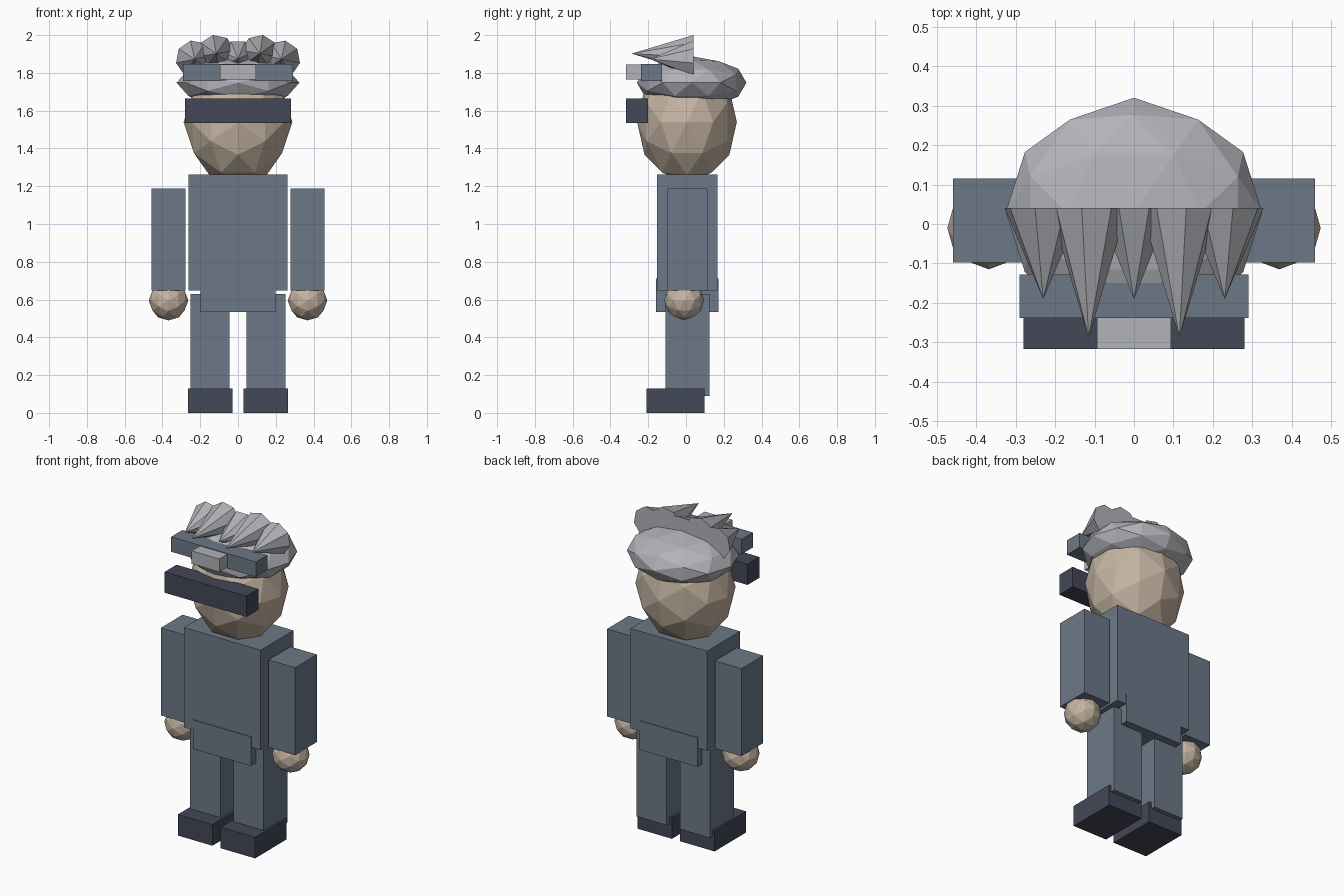
import bpy
import bmesh
from itertools import combinations
from math import cos, sin, radians
from mathutils import Vector

cube = bpy.data.objects.get("Cube")
if cube:
    bpy.data.objects.remove(cube, do_unlink=True)


def material(name, rgb):
    """Flat material from an 8-bit sRGB colour."""
    linear = [((c / 255 + 0.055) / 1.055) ** 2.4 for c in rgb] + [1.0]
    mat = bpy.data.materials.new(name)
    mat.use_nodes = True
    mat.diffuse_color = linear
    mat.node_tree.nodes["Principled BSDF"].inputs["Base Color"].default_value = linear
    return mat


SUIT = material("slate_blue_cloth", (108, 121, 135))
DARK = material("dark_navy", (68, 71, 87))
SKIN = material("skin", (197, 180, 162))
SILVER = material("silver", (178, 179, 185))


def finish(name, bm, mat):
    bmesh.ops.recalc_face_normals(bm, faces=bm.faces)
    mesh = bpy.data.meshes.new(name)
    bm.to_mesh(mesh)
    bm.free()
    mesh.materials.append(mat)
    bpy.context.collection.objects.link(bpy.data.objects.new(name, mesh))


def box(name, xs, ys, zs, mat):
    """Box between the given limits on each axis."""
    bm = bmesh.new()
    bmesh.ops.create_cube(bm, size=1)
    for v in bm.verts:
        v.co = [sum(lim) / 2 + c * (lim[1] - lim[0])
                for c, lim in zip(v.co, (xs, ys, zs))]
    finish(name, bm, mat)


def ball_points():
    """Upright icosahedron corners plus the midpoints of its edges."""
    long, short = 0.8507, 0.5257
    corners = []
    for a in (-long, long):
        for b in (-short, short):
            corners += [Vector((b, 0, a)), Vector((0, a, b)), Vector((a, b, 0))]
    mids = [(p + q).normalized() for p, q in combinations(corners, 2)
            if (p - q).length < 1.1]
    return corners + mids


def ball(name, centre, radii, mat):
    """Faceted ellipsoid."""
    bm = bmesh.new()
    for p in ball_points():
        bm.verts.new([c + r * k for c, r, k in zip(centre, radii, p)])
    bmesh.ops.convex_hull(bm, input=bm.verts)
    finish(name, bm, mat)


def spike(name, x, z, tip_y, turn):
    """Eight-sided cone with its base at the back and its tip forward."""
    bm = bmesh.new()
    ring = []
    for k in range(8):
        a = radians(turn + 45 * k)
        ring.append(bm.verts.new((x + 0.1 * cos(a), 0.04, z + 0.1 * sin(a))))
    tip = bm.verts.new((x, tip_y, z))
    bm.faces.new(ring)
    for k in range(8):
        bm.faces.new((ring[k], ring[k - 1], tip))
    finish(name, bm, SILVER)


# Body
box("torso", (-0.262, 0.262), (-0.153, 0.167), (0.647, 1.263), SUIT)
box("pelvis", (-0.198, 0.198), (-0.158, 0.172), (0.533, 0.712), SUIT)

# Limbs on both sides
for side, s in (("left", 1), ("right", -1)):
    def span(inner, outer):
        return sorted((s * inner, s * outer))
    box(side + "_arm", span(0.277, 0.459), (-0.098, 0.115), (0.647, 1.187), SUIT)
    ball(side + "_hand", (s * 0.368, -0.01, 0.595), (0.105, 0.105, 0.105), SKIN)
    box(side + "_leg", span(0.045, 0.251), (-0.108, 0.125), (0.09, 0.63), SUIT)
    box(side + "_shoe", span(0.028, 0.264), (-0.21, 0.098), (0.0, 0.13), DARK)

# Head, mask and headband
ball("head", (0, 0.005, 1.54), (0.288, 0.264, 0.33), SKIN)
box("face_mask", (-0.28, 0.28), (-0.317, -0.2), (1.536, 1.664), DARK)
box("headband", (-0.29, 0.29), (-0.238, -0.128), (1.756, 1.848), SUIT)
box("headband_plate", (-0.094, 0.094), (-0.317, -0.238), (1.764, 1.844), SILVER)

# Hair: rounded cap and forward spikes
ball("hair_cap", (0, 0.03, 1.748), (0.325, 0.29, 0.14), SILVER)
spike("middle_hair_spike", 0, 1.875, -0.19, 112.5)
for side, s in (("left", 1), ("right", -1)):
    spike(side + "_inner_hair_spike", s * 0.115, 1.902, -0.288, 90 - s * 10)
    spike(side + "_outer_hair_spike", s * 0.23, 1.873, -0.19, 90 - s * 12)
